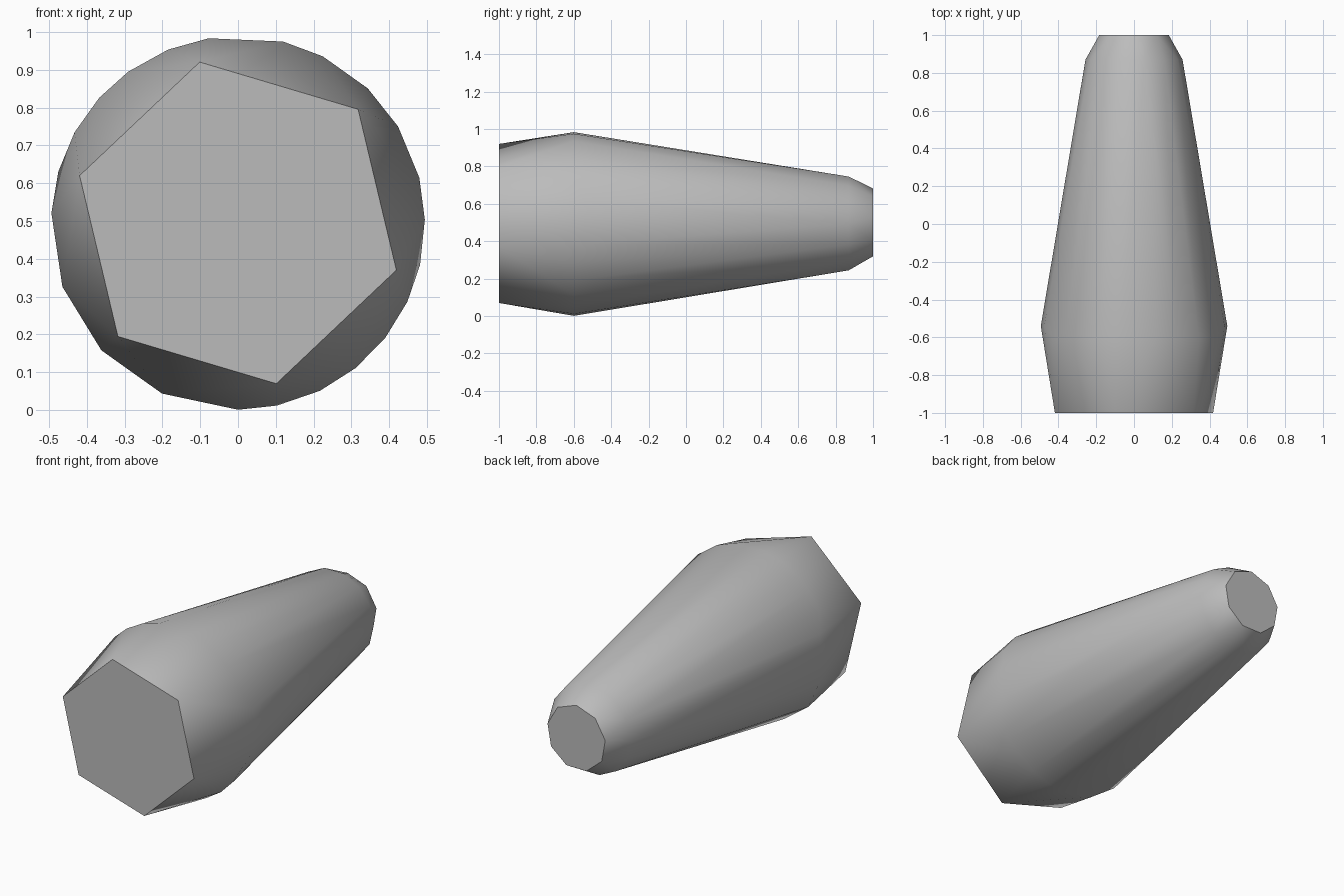
import bpy
import bmesh
from math import radians, cos, sin

CENTRE_Z = 0.495

cube = bpy.data.objects.get("Cube")
if cube:
    bpy.data.objects.remove(cube, do_unlink=True)

# Single plain grey finish
grey = bpy.data.materials.new("grey")
grey.use_nodes = True
colour = (0.5, 0.5, 0.5, 1.0)
grey.diffuse_color = colour
grey.node_tree.nodes["Principled BSDF"].inputs["Base Color"].default_value = colour


def add_ring(bm, radius, y_at, angles):
    """Add points around the long axis; y_at gives the depth for each angle."""
    for degrees in angles:
        a = radians(degrees)
        bm.verts.new((radius * cos(a), y_at(a), CENTRE_Z + radius * sin(a)))


def even_angles(count, start):
    return [start + 360 * i / count for i in range(count)]


bm = bmesh.new()

# Hexagonal front face
add_ring(bm, 0.437, lambda a: -1.0, even_angles(6, 43.4))

# Widest belt, uneven facets, set slightly further back at the sides
belt = [1, 14, 31, 46, 63, 76, 99, 112, 126, 138, 151, 164, 177,
        200, 223, 246, 270, 282, 296, 309, 322, 335, 347]
add_ring(bm, 0.494, lambda a: -0.54 if abs(cos(a)) > 0.93 else -0.6, belt)

# Narrow shoulder and flat tail
add_ring(bm, 0.257, lambda a: 0.87, even_angles(14, 0))
add_ring(bm, 0.187, lambda a: 1.0, even_angles(9, 10))

# Skin the rings, then merge the flat end caps
bmesh.ops.convex_hull(bm, input=bm.verts)
bmesh.ops.dissolve_limit(bm, angle_limit=radians(0.5),
                         verts=bm.verts, edges=bm.edges)
bmesh.ops.recalc_face_normals(bm, faces=bm.faces)

mesh = bpy.data.meshes.new("tapered_body")
bm.to_mesh(mesh)
bm.free()
mesh.materials.append(grey)

body = bpy.data.objects.new("tapered_body", mesh)
bpy.context.collection.objects.link(body)

# Smooth sides with crisp end caps
bpy.ops.object.select_all(action='DESELECT')
body.select_set(True)
bpy.context.view_layer.objects.active = body
bpy.ops.object.shade_smooth_by_angle(angle=radians(40))
